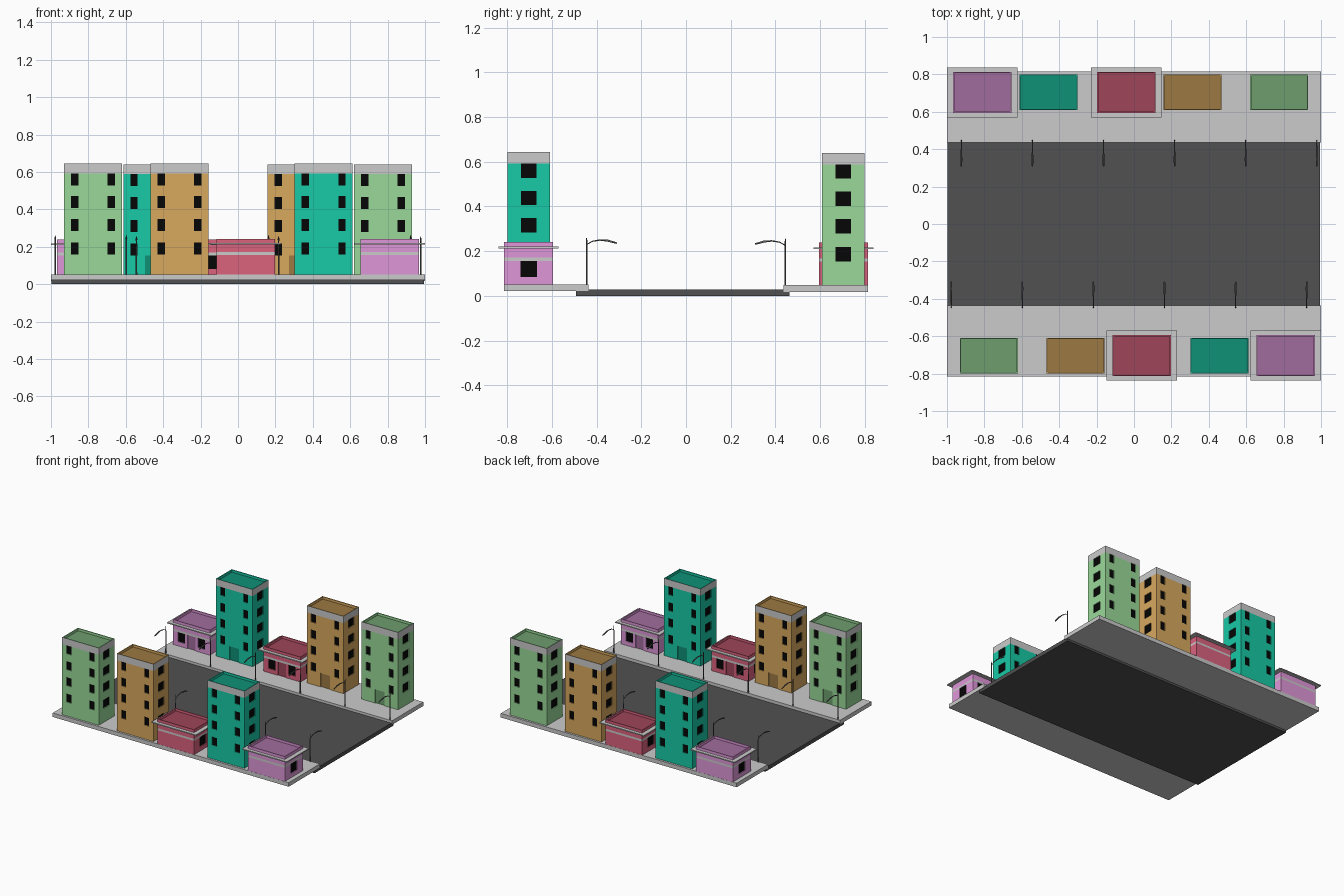
import bpy, bmesh
from math import pi
from mathutils import Matrix, Vector

if "Cube" in bpy.data.objects:
    bpy.data.objects.remove(bpy.data.objects["Cube"])


def material(name, rgb):
    m = bpy.data.materials.new(name)
    m.diffuse_color = [(c / 255) ** 2.2 for c in rgb] + [1]
    m.use_nodes = True
    m.node_tree.nodes["Principled BSDF"].inputs["Base Color"].default_value = m.diffuse_color
    return m


concrete = material("concrete", (222, 222, 222))
glass = material("glass", (14, 14, 14))
asphalt = material("asphalt", (82, 82, 82))
metal = material("lamp_metal", (95, 95, 95))
WALL, GREY, GLASS, ROOF = range(4)


def add_object(name, data, matrix=Matrix()):
    ob = bpy.data.objects.new(name, data)
    bpy.context.collection.objects.link(ob)
    ob.matrix_world = matrix
    return ob


def box(bm, x0, x1, y0, y1, z0, z1, mat=0):
    m = Matrix.Translation(((x0 + x1) / 2, (y0 + y1) / 2, (z0 + z1) / 2)) @ \
        Matrix.Diagonal((x1 - x0, y1 - y0, z1 - z0, 1))
    verts = bmesh.ops.create_cube(bm, size=1, matrix=m)["verts"]
    for f in {f for v in verts for f in v.link_faces}:
        f.material_index = mat


def to_mesh(bm, name, mats):
    me = bpy.data.meshes.new(name)
    bmesh.ops.remove_doubles(bm, verts=bm.verts, dist=1e-5)
    bm.to_mesh(me)
    bm.free()
    for m in mats:
        me.materials.append(m)
    return me


def quad(bm, pts, mat):
    bm.faces.new([bm.verts.new(p) for p in pts]).material_index = mat


def wall(bm, w, dist, angle, zs, openings, band):
    """Flat wall with recessed openings (u0, u1, z0, z1, material)."""
    rot = Matrix.Rotation(angle, 3, 'Z')

    def corners(u0, u1, z0, z1, d=0):
        return [rot @ Vector((u, d - dist, z))
                for u, z in ((u0, z0), (u1, z0), (u1, z1), (u0, z1))]
    us = sorted({-w / 2, w / 2} | {u for o in openings for u in o[:2]})
    for u0, u1 in zip(us, us[1:]):
        for z0, z1 in zip(zs, zs[1:]):
            u, z = (u0 + u1) / 2, (z0 + z1) / 2
            if not any(o[0] < u < o[1] and o[2] < z < o[3] for o in openings):
                quad(bm, corners(u0, u1, z0, z1), GREY if band[0] < z < band[1] else WALL)
    for *r, mat in openings:
        outer, inner = corners(*r), corners(*r, d=0.006)
        quad(bm, inner, mat)
        for i in range(4):
            j = (i + 1) % 4
            quad(bm, (outer[i], outer[j], inner[j], inner[i]), WALL)


def building(name, color, w, d, h, band, front, back, side, eave=None):
    bm = bmesh.new()
    zs = sorted({0, h, *band} | {z for o in front + back + side for z in o[2:4]})
    # Four walls
    wall(bm, w, d / 2, 0, zs, front, band)
    wall(bm, d, w / 2, pi / 2, zs, side, band)
    wall(bm, w, d / 2, pi, zs, back, band)
    wall(bm, d, w / 2, -pi / 2, zs, side, band)
    # Parapet rim and sunken roof

    def ring(inset, z):
        x, y = w / 2 - inset, d / 2 - inset
        return [Vector(p) for p in ((-x, -y, z), (x, -y, z), (x, y, z), (-x, y, z))]
    a, b, c = ring(0, h), ring(0.007, h), ring(0.007, h - 0.018)
    for i in range(4):
        j = (i + 1) % 4
        quad(bm, (a[i], a[j], b[j], b[i]), WALL)
        quad(bm, (b[i], b[j], c[j], c[i]), WALL)
    quad(bm, c, ROOF)
    # Projecting eave slab, open over the roof
    if eave:
        x, y, t = w / 2 + 0.032, d / 2 + 0.024, 0.001
        for s in (-1, 1):
            xs, ys = sorted((s * x, s * (w / 2 - t))), sorted((s * y, s * (d / 2 - t)))
            box(bm, -x, x, *ys, *eave, GREY)
            box(bm, *xs, -d / 2, d / 2, *eave, GREY)
    mats = [material(name + "_wall", color), concrete, glass,
            material(name + "_roof", [c * 0.72 for c in color])]
    return to_mesh(bm, name, mats)


# Opening layouts, heights above the pavement
rows = [(0.106, 0.17), (0.232, 0.296), (0.354, 0.418), (0.476, 0.54)]
tall_back = [(s * 0.098 - 0.02, s * 0.098 + 0.02, *r, GLASS) for s in (-1, 1) for r in rows]
tall_front = tall_back + [(-0.04, 0.04, 0, 0.105, ROOF)]
tall_side = [(-0.035, 0.035, *r, GLASS) for r in rows]
shop_side = [(-0.037, 0.037, 0.032, 0.105, GLASS)]
shop_front = [(s * 0.085 - 0.03, s * 0.085 + 0.03, 0.032, 0.105, GLASS) for s in (-1, 1)] \
    + [(-0.035, 0.035, 0, 0.104, ROOF)]


def tower(name, color):
    return building(name, color, 0.31, 0.19, 0.592, (0.54, 0.592),
                    tall_front, tall_back, tall_side)


def shop(name, color):
    return building(name, color, 0.312, 0.22, 0.19, (0.105, 0.12),
                    shop_front, [], shop_side, (0.161, 0.169))


# Buildings of one street side, with their x centres
row = [(shop("purple_shop", (222, 150, 216)), -0.811),
       (tower("teal_tower", (30, 200, 164)), -0.458),
       (shop("red_shop", (218, 98, 125)), -0.042),
       (tower("brown_tower", (215, 167, 94)), 0.312),
       (tower("green_tower", (152, 216, 152)), 0.776)]

# Pavement slab
bm = bmesh.new()
box(bm, -1, 1, 0.437, 0.815, -0.031, 0)
pavement = to_mesh(bm, "pavement", [concrete])

# Street lamp: tapered post and curved arm
lamp = bpy.data.curves.new("street_lamp", 'CURVE')
lamp.dimensions = '3D'
lamp.bevel_depth = 0.004
lamp.bevel_resolution = 1
lamp.use_fill_caps = True
lamp.materials.append(metal)
for pts in ([(0, 0, 1.1), (0, 0.17, 0.9), (0, 0.208, 0.6)],
            [(0, 0.178, 0.6), (-0.025, 0.192, 0.7), (-0.06, 0.198, 0.9),
             (-0.095, 0.195, 1.3), (-0.135, 0.184, 1.0)]):
    sp = lamp.splines.new('POLY')
    sp.points.add(len(pts) - 1)
    for p, (y, z, r) in zip(sp.points, pts):
        p.co = (0, y, z, 1)
        p.radius = r

# Both street sides: the front is the back turned half around
for side, angle, z in (("back", 0, 0.048), ("front", pi, 0.052)):
    m = Matrix.Translation((0, 0, z)) @ Matrix.Rotation(angle, 4, 'Z')
    add_object(side + "_pavement", pavement, m)
    for me, x in row:
        add_object(f"{side}_{me.name}", me, m @ Matrix.Translation((x, 0.704, 0)))
    for i in range(6):
        add_object(f"{side}_street_lamp_{i + 1}", lamp,
                   m @ Matrix.Translation((-0.923 + 0.38 * i, 0.444, 0)))

# Road
bm = bmesh.new()
box(bm, -0.996, 0.994, -0.492, 0.462, 0, 0.029)
add_object("road", to_mesh(bm, "road", [asphalt]))
